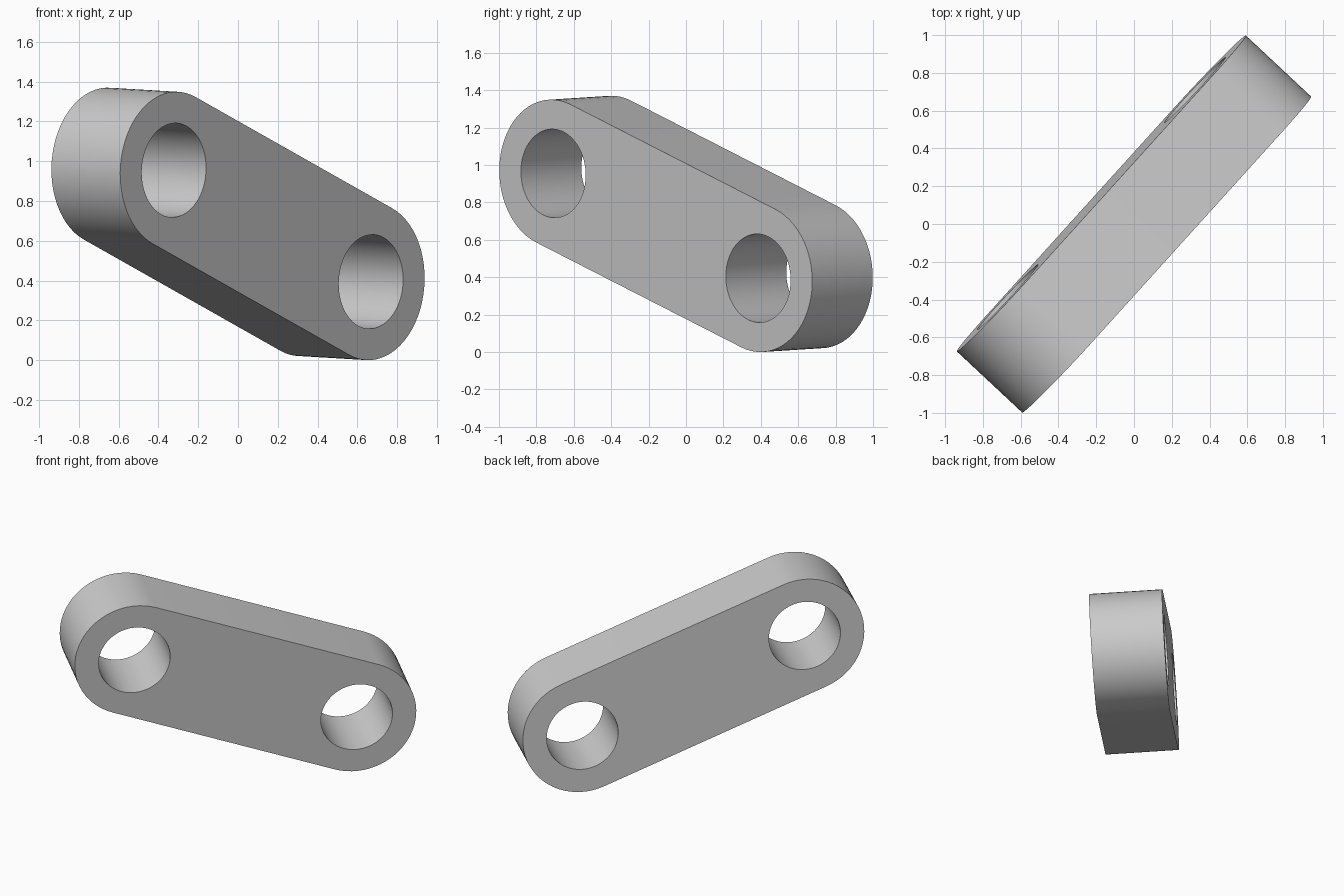
import bpy, bmesh
from math import pi, cos, sin, radians
from mathutils import Matrix, Vector

cube = bpy.data.objects.get("Cube")
if cube:
    bpy.data.objects.remove(cube, do_unlink=True)

RADIUS = 0.395          # rounded ends
HOLE = 0.237            # bores
THICK = 0.474
HALF = 0.79             # centre to bore axis
SEGMENTS = 64

# Frame of the tilted link: length, height and thickness axes
length_axis = Vector((0.99, 1.095, -0.56)).normalized()
thick_axis = Vector((0.345, -0.325, -0.02))
thick_axis = (thick_axis - length_axis * thick_axis.dot(length_axis)).normalized()
height_axis = thick_axis.cross(length_axis)
frame = Matrix((length_axis, height_axis, thick_axis)).transposed().to_4x4()
frame.translation = (0, 0, 0.685)

grey = bpy.data.materials.new("light_grey")
grey.use_nodes = True
colour = (0.6, 0.6, 0.6, 1)
grey.diffuse_color = colour
grey.node_tree.nodes["Principled BSDF"].inputs["Base Color"].default_value = colour


def arc(centre, radius, start, end, steps):
    """Points of a circular arc, both ends included."""
    return [(centre + radius * cos(start + (end - start) * i / steps),
             radius * sin(start + (end - start) * i / steps))
            for i in range(steps + 1)]


def prism(name, outline, depth):
    """Extrude a closed outline evenly about its own plane."""
    bm = bmesh.new()
    face = bm.faces.new([bm.verts.new((x, y, -depth / 2)) for x, y in outline])
    new = bmesh.ops.extrude_face_region(bm, geom=[face])["geom"]
    top = [v for v in new if isinstance(v, bmesh.types.BMVert)]
    bmesh.ops.translate(bm, verts=top, vec=(0, 0, depth))
    bmesh.ops.recalc_face_normals(bm, faces=bm.faces)
    mesh = bpy.data.meshes.new(name)
    bm.to_mesh(mesh)
    bm.free()
    obj = bpy.data.objects.new(name, mesh)
    bpy.context.collection.objects.link(obj)
    obj.matrix_world = frame
    return obj


# Link plate with two rounded ends
outline = (arc(HALF, RADIUS, -pi / 2, pi / 2, SEGMENTS // 2)
           + arc(-HALF, RADIUS, pi / 2, 3 * pi / 2, SEGMENTS // 2))
link = prism("link_plate", outline, THICK)
link.data.materials.append(grey)
bpy.ops.object.select_all(action='DESELECT')
bpy.context.view_layer.objects.active = link
link.select_set(True)

# Bores through both ends
for side in (-1, 1):
    circle = arc(side * HALF, HOLE, 0, 2 * pi, SEGMENTS)[:-1]
    cutter = prism("bore_cutter", circle, THICK * 2)
    cutter.data.materials.append(grey)
    cutter.hide_render = True
    bore = link.modifiers.new("bore", 'BOOLEAN')
    bore.operation = 'DIFFERENCE'
    bore.solver = 'EXACT'
    bore.object = cutter
    bpy.context.view_layer.update()
    bpy.ops.object.modifier_apply(modifier=bore.name)
    bpy.data.objects.remove(cutter, do_unlink=True)

bpy.ops.object.shade_smooth_by_angle(angle=radians(30))
